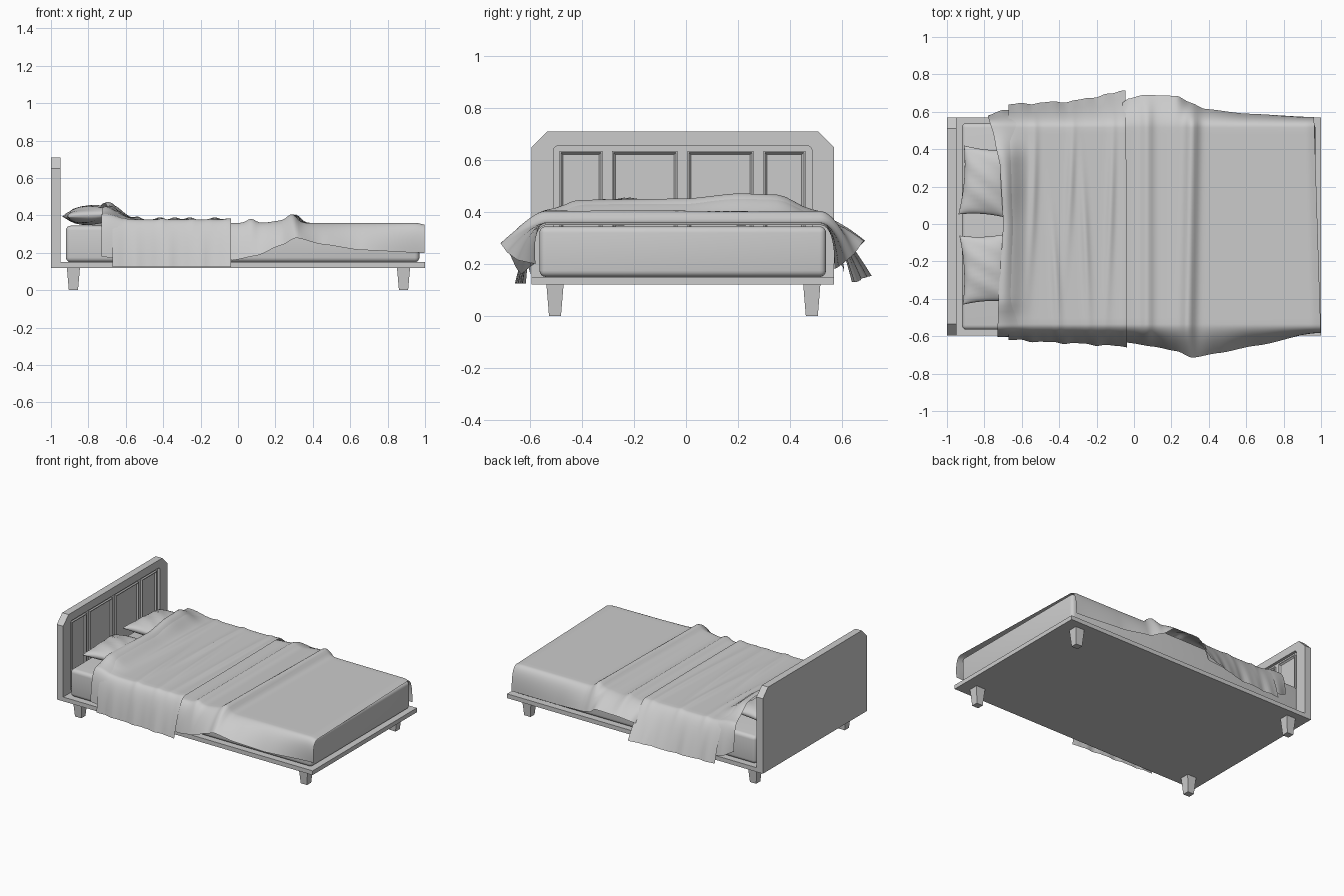
import bpy, bmesh, math
from mathutils import Vector, Matrix

if "Cube" in bpy.data.objects:
    bpy.data.objects.remove(bpy.data.objects["Cube"])


def finish(name, bm, smooth=None):
    bmesh.ops.recalc_face_normals(bm, faces=bm.faces)
    me = bpy.data.meshes.new(name)
    bm.to_mesh(me)
    bm.free()
    ob = bpy.data.objects.new(name, me)
    bpy.context.collection.objects.link(ob)
    if smooth:
        bpy.ops.object.select_all(action='DESELECT')
        ob.select_set(True)
        bpy.context.view_layer.objects.active = ob
        bpy.ops.object.shade_smooth_by_angle(angle=math.radians(smooth))
    return ob


def box_bm(x0, x1, y0, y1, z0, z1):
    bm = bmesh.new()
    m = Matrix.Translation(((x0 + x1) / 2, (y0 + y1) / 2, (z0 + z1) / 2)) @ \
        Matrix.Diagonal((x1 - x0, y1 - y0, z1 - z0, 1))
    bmesh.ops.create_cube(bm, size=1, matrix=m)
    return bm


def keyed(keys, t):
    """Smoothly blended lookup: keys are (t, value, ...) rows."""
    if t <= keys[0][0]:
        return keys[0][1:]
    for a, b in zip(keys, keys[1:]):
        if t <= b[0]:
            k = (t - a[0]) / (b[0] - a[0])
            k = 0.5 * k + 0.5 * k * k * (3 - 2 * k)
            return tuple(p + (q - p) * k for p, q in zip(a[1:], b[1:]))
    return keys[-1][1:]


def bump(t, c, w):
    return math.exp(-((t - c) / w) ** 2)


def cloth(name, x0, x1, nx, top, front, back, shift=lambda u, y: 0):
    """Draped sheet: flat top, curved flanks down to keyed hem lines (x, y, z)."""
    bm = bmesh.new()
    rows = []
    nf, nt, ya, yb = 12, 32, -0.535, 0.515
    for i in range(nx + 1):
        u = i / nx
        x = x0 + (x1 - x0) * u
        pts = []
        for y_edge, keys in ((ya, front), (yb, back)):
            hy, hz = keyed(keys, x)
            zt = top(x, y_edge)
            s = 1 if y_edge > 0 else -1
            cy = y_edge + s * 0.06
            side = []
            for j in range(nf):
                t = 1 - j / nf
                y = (1 - t) ** 2 * y_edge + 2 * t * (1 - t) * cy + t * t * hy
                z = (1 - t) ** 2 * zt + 2 * t * (1 - t) * (zt + 0.0) + t * t * hz
                side.append((y, z))
            pts.append(side)
        mid = [ya + (yb - ya) * j / nt for j in range(nt + 1)]
        line = pts[0] + [(y, top(x, y)) for y in mid] + pts[1][::-1]
        rows.append([bm.verts.new((x + shift(u, y), y, z)) for y, z in line])
    for a, b in zip(rows, rows[1:]):
        for j in range(len(a) - 1):
            bm.faces.new((a[j], b[j], b[j + 1], a[j + 1]))
    return finish(name, bm, 50)


# Platform and tapered legs
finish("platform", box_bm(-0.95, 1, -0.595, 0.57, 0.12, 0.15))
for sx, nx in ((-0.88, "head"), (0.885, "foot")):
    for sy, ny in ((-0.505, "front"), (0.485, "back")):
        bm = box_bm(sx - 0.035, sx + 0.035, sy - 0.033, sy + 0.033, 0, 0.12)
        for v in bm.verts:
            if v.co.z < 0.01:
                v.co.x = sx + (v.co.x - sx) * 0.7
                v.co.y = sy + (v.co.y - sy) * 0.7
        finish(f"leg_{nx}_{ny}", bm)

# Headboard with clipped corners and a recessed field
bm = bmesh.new()
outline = [(-0.595, 0.12), (0.57, 0.12), (0.57, 0.65), (0.51, 0.71), (-0.535, 0.71), (-0.595, 0.65)]
face = bm.faces.new([bm.verts.new((-1, y, z)) for y, z in outline])
ext = bmesh.ops.extrude_face_region(bm, geom=[face])
bmesh.ops.translate(bm, vec=(0.05, 0, 0), verts=[g for g in ext["geom"] if isinstance(g, bmesh.types.BMVert)])
headboard = finish("headboard", bm)
bm = box_bm(-0.97, -0.9, -0.51, 0.485, 0.16, 0.655)
bmesh.ops.bevel(bm, geom=[e for e in bm.edges if abs(e.verts[0].co.x - e.verts[1].co.x) > 0.01],
                offset=0.015, segments=3, profile=0.5, affect='EDGES')
cutter = finish("recess_cutter", bm)
mod = headboard.modifiers.new("recess", 'BOOLEAN')
mod.object, mod.operation, mod.solver = cutter, 'DIFFERENCE', 'EXACT'
bpy.context.view_layer.objects.active = headboard
bpy.ops.object.modifier_apply(modifier="recess")
bpy.data.objects.remove(cutter)

# Moulded panels
for i, (y0, y1) in enumerate(((-0.488, -0.322), (-0.285, -0.033), (0.005, 0.26), (0.298, 0.46))):
    bm = box_bm(-0.975, -0.957, y0, y1, 0.18, 0.635)
    bm.faces.ensure_lookup_table()
    f = max(bm.faces, key=lambda f: f.calc_center_median().x)
    bmesh.ops.inset_region(bm, faces=[f], thickness=0.006, use_even_offset=True)
    bmesh.ops.inset_region(bm, faces=[f], thickness=0.008, depth=-0.010, use_even_offset=True)
    finish(f"headboard_panel_{i + 1}", bm)

# Mattress
bm = box_bm(-0.92, 0.97, -0.565, 0.54, 0.15, 0.345)
bmesh.ops.bevel(bm, geom=bm.edges[:], offset=0.025, segments=4, profile=0.5, affect='EDGES')
finish("mattress", bm, 40)

# Pillows with pinched corners
for name, cy, rot in (("pillow_front", -0.24, 0.05), ("pillow_back", 0.225, -0.08)):
    bm = bmesh.new()
    n = 20
    for s in (1, -1):
        grid = {}
        for i in range(n + 1):
            for j in range(n + 1):
                u, v = math.sin((i / n - 0.5) * math.pi), math.sin((j / n - 0.5) * math.pi)
                fat = max(0, (1 - u * u) * (1 - v * v)) ** 0.45
                crease = 0.004 * math.sin(9 * v + 4 * u) * fat
                co = Vector((u * 0.135 * (1 - 0.12 * (1 - v * v)), v * 0.185 * (1 - 0.07 * (1 - u * u)),
                             s * 0.05 * fat + crease))
                grid[i, j] = bm.verts.new(co)
        for i in range(n):
            for j in range(n):
                bm.faces.new((grid[i, j], grid[i + 1, j], grid[i + 1, j + 1], grid[i, j + 1]))
    bmesh.ops.remove_doubles(bm, verts=bm.verts, dist=0.0005)
    bm.transform(Matrix.Translation((-0.79, cy, 0.402)) @ Matrix.Rotation(rot, 4, 'Z')
                 @ Matrix.Rotation(-0.06, 4, 'Y'))
    finish(name, bm, 60)

# Lower duvet: two cross ridges, flared sides, skewed foot edge
def duvet_top(x, y):
    z = 0.36 + 0.042 * bump(x - 0.02 * y, 0.30, 0.035) + 0.022 * bump(x, 0.07, 0.03)
    z += 0.012 * bump(x, 0.23, 0.06)
    return z - 0.014 * max(0, (x - 0.93) / 0.05)


cloth("duvet", -0.6, 0.965, 110, duvet_top,
      [(-0.6, -0.585, 0.2), (-0.12, -0.60, 0.19), (-0.03, -0.635, 0.16), (0.1, -0.655, 0.185),
       (0.23, -0.68, 0.24), (0.31, -0.715, 0.28), (0.45, -0.69, 0.245), (0.65, -0.65, 0.215),
       (0.95, -0.58, 0.20)],
      [(-0.6, 0.57, 0.2), (-0.12, 0.60, 0.22), (-0.03, 0.67, 0.27), (0.05, 0.69, 0.29),
       (0.23, 0.685, 0.29), (0.30, 0.65, 0.24), (0.38, 0.615, 0.21), (0.6, 0.59, 0.19), (0.95, 0.572, 0.18)],
      lambda u, y: u ** 8 * 0.033 * min(1, max(-0.3, (0.5 - y) / 1.05)))

# Raised line where the bedding rides over the pillows, across y
HUMP = [(-0.6, 0.39), (-0.5, 0.415), (-0.42, 0.445), (0, 0.45), (0.2, 0.47), (0.36, 0.465),
        (0.48, 0.41), (0.56, 0.39)]


# Wrinkled upper blanket
def blanket_top(x, y):
    z = 0.377 + (keyed(HUMP, y)[0] - 0.387) * (bump(x, -0.70, 0.085) if x > -0.70 else 1)
    fade = min(1, (x + 0.72) / 0.1)
    for c, slope, y0, w in ((-0.56, 0.05, 0.2, 0.4), (-0.45, -0.08, -0.3, 0.3), (-0.36, 0.06, 0.25, 0.35),
                            (-0.27, -0.05, -0.1, 0.4), (-0.13, 0.04, 0.1, 0.5)):
        z += fade * 0.013 * bump(x, c + slope * y, 0.022) * bump(y, y0, w)
    return z + 0.006 * bump(x, -0.05, 0.03)


def flank_waves(keys, amp):
    x0, x1 = keys[0][0], keys[-1][0]
    out = []
    for i in range(41):
        x = x0 + (x1 - x0) * i / 40
        y, z = keyed(keys, x)
        out.append((x, y + amp * math.sin(38 * x) + amp * 0.5 * math.sin(71 * x), z))
    return out


cloth("blanket", -0.672, -0.038, 90, blanket_top,
      flank_waves([(-0.672, -0.62, 0.125), (-0.4, -0.635, 0.125), (-0.038, -0.655, 0.125)], 0.004),
      flank_waves([(-0.672, 0.64, 0.13), (-0.35, 0.655, 0.13), (-0.12, 0.695, 0.15), (-0.038, 0.72, 0.155)], 0.004),
      lambda u, y: (1 - u) * 0.02 * max(0, 1 - (y / 0.58) ** 2) - u ** 6 * 0.01 * max(0, y))

# Turned-down sheet at the head end
EDGE = [(-0.6, 0.0), (-0.4, 0.005), (0, 0.03), (0.3, 0.015), (0.45, -0.015), (0.6, -0.055)]
cloth("turned_sheet", -0.73, -0.60, 24,
      lambda x, y: 0.372 + (keyed(HUMP, y)[0] - 0.37) * bump(x, -0.71, 0.09),
      [(-0.73, -0.605, 0.18), (-0.60, -0.60, 0.16)],
      [(-0.73, 0.58, 0.22), (-0.67, 0.61, 0.18), (-0.60, 0.61, 0.16)],
      lambda u, y: (1 - u) * keyed(EDGE, y)[0])
